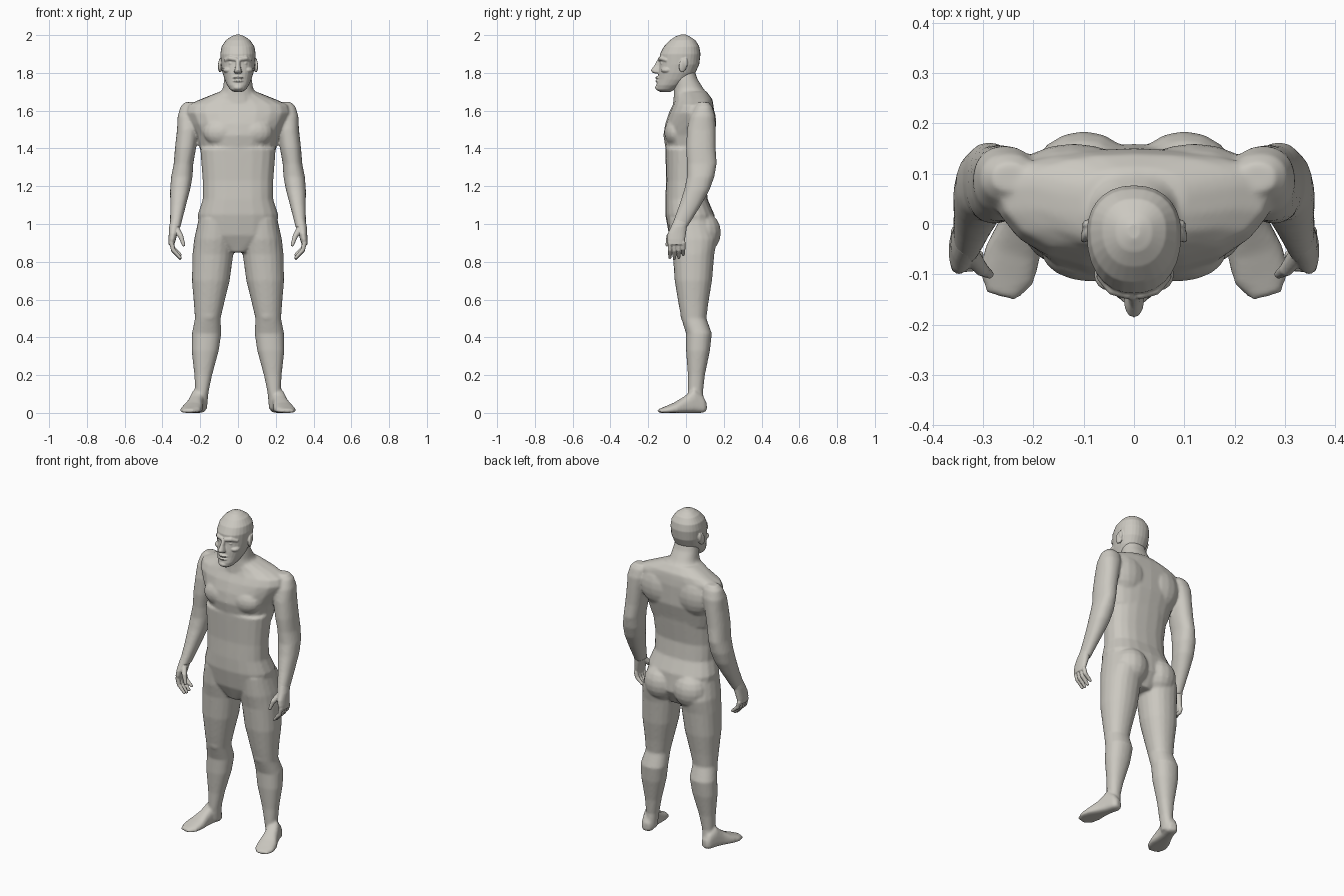
import bpy, bmesh, math
from mathutils import Matrix, Vector

cube = bpy.data.objects.get("Cube")
if cube:
    bpy.data.objects.remove(cube, do_unlink=True)

skin = bpy.data.materials.new("warm_grey")
skin.use_nodes = True
TONE = (.6, .58, .53, 1)
skin.diffuse_color = TONE
skin.node_tree.nodes["Principled BSDF"].inputs["Base Color"].default_value = TONE

MIRROR = {"left": Matrix(), "right": Matrix.Scale(-1, 4, (1, 0, 0))}


def rounded(value, power):
    """Bend a sine or cosine towards a boxier outline."""
    return math.copysign(abs(value) ** power, value)


def loft(bm, sections, matrix=Matrix(), start=0, lean=0, power=.9, wide=.5, sides=20):
    """Closed skin over rings of (height, half width, front, back).

    The ring centres follow the line x = start + lean * height, and
    wide tells how far back each ring is at its widest.
    """
    rings = []
    for height, half_width, front, back in sections:
        centre = start + lean * height
        middle = front + (back - front) * wide
        ring = []
        for i in range(sides):
            angle = math.tau * i / sides
            across = rounded(math.cos(angle), power)
            along = rounded(math.sin(angle), power)
            depth = back - middle if along > 0 else middle - front
            point = Vector((centre + half_width * across, middle + depth * along, height))
            ring.append(bm.verts.new(matrix @ point))
        rings.append(ring)
    for low, high in zip(rings, rings[1:]):
        for i in range(sides):
            j = (i + 1) % sides
            bm.faces.new((low[i], low[j], high[j], high[i]))
    bm.faces.new(reversed(rings[0]))
    bm.faces.new(rings[-1])


def ball(bm, centre, radii, matrix=Matrix()):
    """Ellipsoid mass."""
    place = matrix @ Matrix.Translation(centre) @ Matrix.Diagonal((*radii, 1))
    bmesh.ops.create_uvsphere(bm, u_segments=16, v_segments=10, radius=1, matrix=place)


def limb(bm, points, radii, matrix=Matrix()):
    """Round tapered segments through points."""
    joints = [(Vector(point), radius) for point, radius in zip(points, radii)]
    for point, radius in joints:
        ball(bm, point, (radius, radius, radius), matrix)
    for (a, radius_a), (b, radius_b) in zip(joints, joints[1:]):
        turn = (b - a).to_track_quat("Z", "Y").to_matrix().to_4x4()
        place = matrix @ Matrix.Translation((a + b) / 2) @ turn
        bmesh.ops.create_cone(bm, cap_ends=True, segments=12, radius1=radius_a,
                              radius2=radius_b, depth=(b - a).length, matrix=place)


def finish(bm, name, voxel, smoothing):
    """Fuse the overlapping masses into one smooth surface."""
    bmesh.ops.recalc_face_normals(bm, faces=bm.faces)
    mesh = bpy.data.meshes.new(name)
    bm.to_mesh(mesh)
    bm.free()
    mesh.materials.append(skin)
    obj = bpy.data.objects.new(name, mesh)
    bpy.context.collection.objects.link(obj)
    fuse = obj.modifiers.new("fuse", "REMESH")
    fuse.mode = "VOXEL"
    fuse.voxel_size = voxel
    fuse.use_smooth_shade = True
    soften = obj.modifiers.new("soften", "SMOOTH")
    soften.factor = .5
    soften.iterations = smoothing


def add_torso(bm):
    # Hips and waist
    loft(bm, [(.85, .06, -.05, .11), (.94, .205, -.09, .16), (1.05, .213, -.11, .15),
              (1.13, .187, -.11, .115), (1.23, .187, -.105, .105),
              (1.4, .2, -.11, .13)], power=.8)
    # Ribs and shoulders
    loft(bm, [(1.35, .19, -.1, .12), (1.47, .22, -.12, .15), (1.53, .25, -.11, .15),
              (1.59, .28, -.09, .15), (1.63, .27, -.07, .145), (1.66, .2, -.06, .14),
              (1.7, .1, -.06, .11)], wide=.68)
    # Neck
    loft(bm, [(1.62, .11, -.07, .14), (1.68, .1, -.065, .12), (1.72, .08, -.065, .09),
              (1.77, .073, -.065, .06), (1.83, .06, -.05, .04)])


def add_muscles(bm, side):
    # Chest, shoulder blade, buttock and kneecap
    ball(bm, (.085, -.055, 1.485), (.1, .06, .075), side)
    ball(bm, (.12, .09, 1.54), (.12, .07, .12), side)
    ball(bm, (.1, .09, .955), (.105, .095, .11), side)
    ball(bm, (.155, 0, .52), (.045, .03, .045), side)


def add_leg(bm, side):
    loft(bm, [(.02, .034, .02, .1), (.11, .035, .01, .09), (.2, .047, .01, .1),
              (.33, .072, 0, .127), (.42, .078, 0, .137), (.5, .068, -.025, .108),
              (.58, .08, -.04, .118), (.7, .1, -.06, .138), (.84, .108, -.07, .15),
              (.92, .106, -.085, .165), (1.03, .09, -.09, .13)],
         side, start=.2, lean=-.08)


def add_foot(bm, side):
    # Lofted from heel to toes, laid flat and turned outwards
    lay_flat = Matrix(((1, 0, 0), (0, 0, -1), (0, 1, 0))).to_4x4()
    splay = Matrix.Rotation(math.radians(15), 4, "Z")
    place = side @ Matrix.Translation((.197, .107, 0)) @ splay @ lay_flat
    loft(bm, [(0, .022, .01, .055), (.02, .034, 0, .09), (.07, .038, 0, .13),
              (.115, .043, 0, .09), (.17, .056, 0, .056), (.22, .056, 0, .035),
              (.26, .03, 0, .02)], place, power=.75, wide=.3)


def add_arm(bm, side):
    loft(bm, [(.98, .027, -.08, .005), (1.1, .042, -.036, .08), (1.18, .053, -.01, .125),
              (1.25, .057, .005, .15), (1.32, .052, .005, .163), (1.4, .056, 0, .157),
              (1.5, .058, .005, .157), (1.57, .064, .02, .155), (1.62, .056, .045, .14),
              (1.645, .035, .065, .12)], side, start=.46, lean=-.13)


def add_hand(bm, side):
    # Palm
    loft(bm, [(.89, .015, -.095, -.01), (.92, .02, -.1, -.005), (.95, .023, -.097, 0),
              (.985, .027, -.08, .005), (1.03, .026, -.06, .025)],
         side, start=.5, lean=-.165)
    # Fingers, the outer ones shorter
    for k in range(4):
        y = -.085 + .0235 * k
        drop = .005 * (k - 1) ** 2
        limb(bm, [(.352, y, .9), (.343, y, .86 + drop / 2), (.307, y, .818 + drop)],
             (.0125, .0115, .0085), side)
    # Thumb
    limb(bm, [(.326, -.06, .97), (.303, -.09, .935), (.288, -.1, .89)],
         (.019, .014, .009), side)


def add_skull(bm):
    loft(bm, [(1.7, .024, -.14, -.08), (1.712, .042, -.157, -.06),
              (1.735, .058, -.157, -.02), (1.765, .071, -.15, .02),
              (1.8, .082, -.147, .05), (1.845, .09, -.14, .07), (1.9, .094, -.138, .077),
              (1.94, .087, -.117, .07), (1.973, .064, -.085, .05),
              (1.993, .036, -.055, .02), (2.002, .012, -.03, 0)], wide=.55, sides=28)


def add_face(bm):
    # Nose
    loft(bm, [(1.797, .013, -.165, -.12), (1.803, .021, -.18, -.12),
              (1.814, .019, -.187, -.12), (1.84, .012, -.168, -.12),
              (1.872, .012, -.15, -.12)], sides=12)
    # Lips and chin
    for height in (1.757, 1.775):
        ball(bm, (0, -.143, height), (.03, .02, .008))
    ball(bm, (0, -.143, 1.722), (.027, .021, .016))


def add_face_side(bm, side):
    # Brow, eye and cheekbone
    limb(bm, [(.012, -.138, 1.872), (.042, -.13, 1.877), (.065, -.105, 1.868)],
         (.012, .012, .01), side)
    ball(bm, (.036, -.12, 1.85), (.015, .015, .009), side)
    ball(bm, (.05, -.1, 1.815), (.03, .033, .018), side)
    # Ear with its rim
    ear = side @ Matrix.Translation((.094, -.016, 1.84)) @ Matrix.Rotation(.35, 4, "Z")
    ball(bm, (0, 0, 0), (.01, .022, .038), ear @ Matrix.Rotation(-.2, 4, "X"))
    ball(bm, (.006, .014, .014), (.008, .01, .026), ear)


body, head = bmesh.new(), bmesh.new()
add_torso(body)
add_skull(head)
add_face(head)
for name, side in MIRROR.items():
    for add_part in (add_muscles, add_leg, add_foot, add_arm):
        add_part(body, side)
    add_face_side(head, side)
    hand = bmesh.new()
    add_hand(hand, side)
    finish(hand, name + "_hand", .0035, 2)
finish(body, "body", .0075, 5)
finish(head, "head", .0035, 3)
